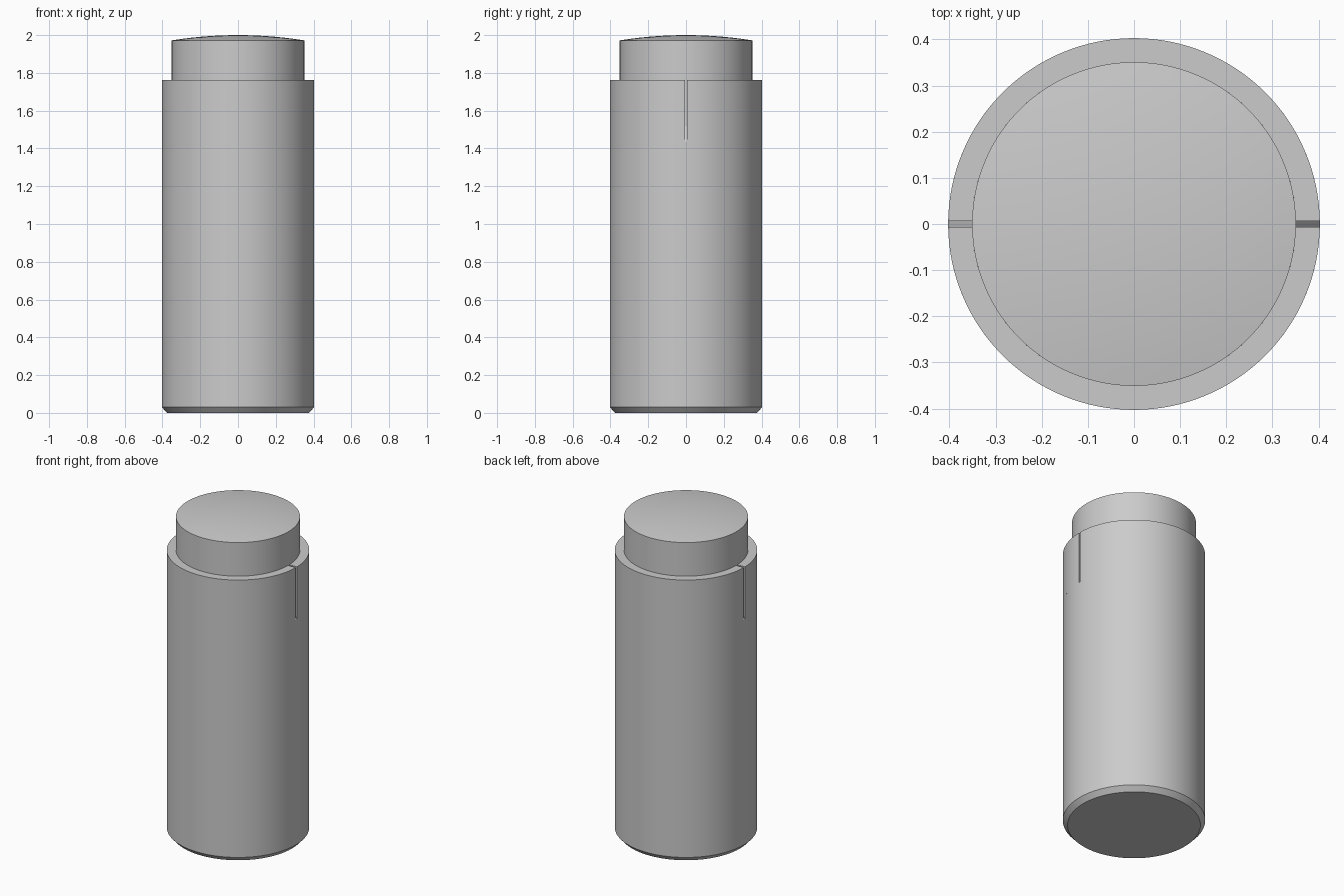
import bpy
import bmesh
import math

cube = bpy.data.objects.get("Cube")
if cube:
    bpy.data.objects.remove(cube, do_unlink=True)

grey = bpy.data.materials.new("light grey")
grey.use_nodes = True
colour = (0.6, 0.6, 0.6, 1)
grey.diffuse_color = colour
grey.node_tree.nodes["Principled BSDF"].inputs["Base Color"].default_value = colour


def finish(bm, name):
    bmesh.ops.remove_doubles(bm, verts=bm.verts, dist=1e-5)
    bmesh.ops.recalc_face_normals(bm, faces=bm.faces)
    mesh = bpy.data.meshes.new(name)
    bm.to_mesh(mesh)
    bm.free()
    mesh.materials.append(grey)
    obj = bpy.data.objects.new(name, mesh)
    bpy.context.collection.objects.link(obj)
    bpy.ops.object.select_all(action="DESELECT")
    obj.select_set(True)
    bpy.context.view_layer.objects.active = obj
    bpy.ops.object.shade_smooth_by_angle(angle=math.radians(25))
    return obj


def lathe(name, profile, steps=128):
    """Turn an open profile of (radius, height) around the z axis."""
    bm = bmesh.new()
    verts = [bm.verts.new((r, 0, z)) for r, z in profile]
    edges = [bm.edges.new(pair) for pair in zip(verts, verts[1:])]
    bmesh.ops.spin(bm, geom=verts + edges, cent=(0, 0, 0), axis=(0, 0, 1),
                   angle=math.tau, steps=steps)
    return finish(bm, name)


def half_shell(name, profile, side, gap, steps=64):
    """Half ring whose flat ends stay a fixed gap away from y = 0."""
    bm = bmesh.new()
    loops = []
    for i in range(steps + 1):
        loop = []
        for r, z in profile:
            start = math.asin(gap / r)
            a = start + (math.pi - 2 * start) * i / steps
            loop.append(bm.verts.new((r * math.cos(a), side * r * math.sin(a), z)))
        loops.append(loop)
    n = len(profile)
    for a, b in zip(loops, loops[1:]):
        for k in range(n):
            bm.faces.new((a[k], a[(k + 1) % n], b[(k + 1) % n], b[k]))
    bm.faces.new(loops[0])
    bm.faces.new(loops[-1])
    return finish(bm, name)


R, NECK = 0.403, 0.351
SEAM, SHOULDER, RIM = 1.435, 1.52, 1.762
EDGE, TOP = 1.972, 2.0

# Main body with bottom chamfer, sloped shoulder and domed button on top
dome = [(NECK * (1 - i / 10), TOP - (TOP - EDGE) * (1 - i / 10) ** 2)
        for i in range(11)]
lathe("body", [(0, 0), (0.376, 0), (R, 0.03), (R, SEAM),
               (NECK, SHOULDER), (NECK, RIM)])
lathe("button", [(NECK, RIM)] + dome)

# Collar split into front and back halves by narrow side slots
collar = [(NECK, SHOULDER), (R, SEAM), (R, RIM), (NECK, RIM)]
for name, side in (("front_collar", -1), ("back_collar", 1)):
    half_shell(name, collar, side, 0.006)
